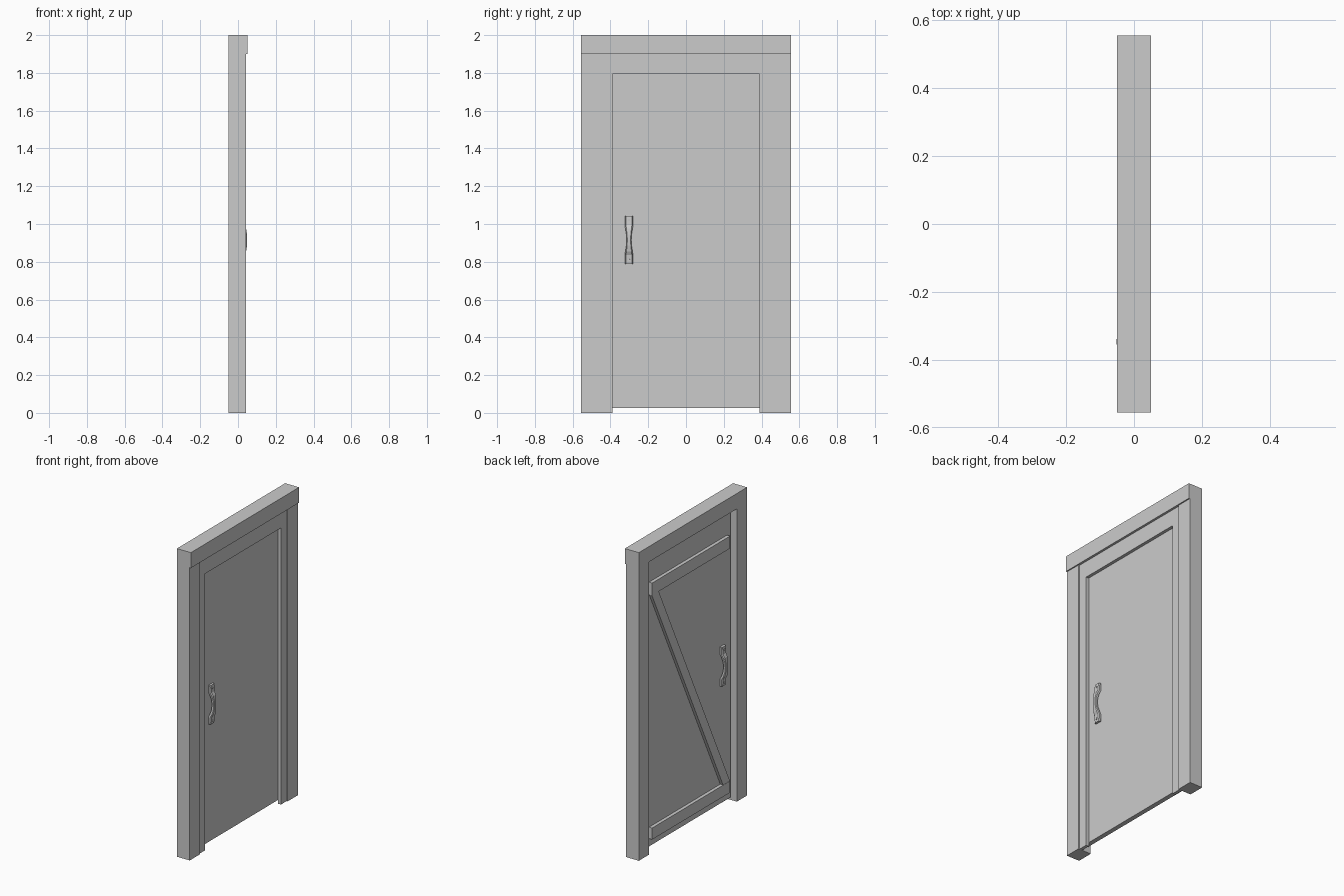
import bpy, bmesh, math
from mathutils import Matrix

if "Cube" in bpy.data.objects:
    bpy.data.objects.remove(bpy.data.objects["Cube"])


def make(name, bm):
    bmesh.ops.recalc_face_normals(bm, faces=bm.faces[:])
    me = bpy.data.meshes.new(name)
    bm.to_mesh(me)
    bm.free()
    ob = bpy.data.objects.new(name, me)
    bpy.context.collection.objects.link(ob)
    return ob


def prism(name, outline, x0, x1):
    """Extrude a (y, z) outline from x0 to x1."""
    bm = bmesh.new()
    face = bm.faces.new([bm.verts.new((x0, y, z)) for y, z in outline])
    ext = bmesh.ops.extrude_face_region(bm, geom=[face])
    for v in ext["geom"]:
        if isinstance(v, bmesh.types.BMVert):
            v.co.x = x1
    return make(name, bm)


def box(name, x0, x1, y0, y1, z0, z1):
    return prism(name, [(y0, z0), (y1, z0), (y1, z1), (y0, z1)], x0, x1)


# Frame: posts and slightly deeper lintel
for side, s in (("left", -1), ("right", 1)):
    a, b = sorted((s * 0.45, s * 0.555))
    box("post_" + side, -0.05, 0.042, a, b, 0, 1.9)
    a, b = sorted((s * 0.39, s * 0.45))
    box("stop_" + side, 0.015, 0.035, a, b, 0, 1.9)
box("lintel", -0.05, 0.05, -0.555, 0.555, 1.9, 2.0)
box("stop_top", 0.015, 0.035, -0.39, 0.39, 1.795, 1.9)

# Door leaf resting against the stops
box("door_leaf", -0.015, 0.015, -0.435, 0.435, 0.025, 1.885)

# Z-shaped bracing on the back of the leaf
box("top_rail", -0.037, -0.015, -0.40, 0.40, 1.66, 1.74)
box("bottom_rail", -0.037, -0.015, -0.40, 0.40, 0.075, 0.15)
prism("diagonal_brace", [(0.40, 1.66), (0.33, 1.66), (-0.40, 0.15), (-0.33, 0.15)],
      -0.035, -0.015)


# Arched pull handle with waisted grip: (height offset, half width, inner, outer)
HALF = [(0.0, 0.012, 0.018, 0.034), (0.03, 0.014, 0.016, 0.033),
        (0.06, 0.019, 0.008, 0.028), (0.08, 0.022, 0.0, 0.018),
        (0.127, 0.022, 0.0, 0.014)]


def handle(name, y, x, sign):
    sections = [(-d, w, i, o) for d, w, i, o in HALF[:0:-1]] + HALF
    bm = bmesh.new()
    rings = []
    for d, w, i, o in sections:
        b = min(w * 0.3, (o - i) * 0.4)
        pts = [(i, -w), (o - b, -w), (o, -w + b), (o, w - b), (o - b, w), (i, w)]
        rings.append([bm.verts.new((x + sign * px, y + py, 0.915 + d)) for px, py in pts])
    for r, q in zip(rings, rings[1:]):
        for k in range(6):
            n = (k + 1) % 6
            bm.faces.new((r[k], r[n], q[n], q[k]))
    bm.faces.new(rings[0])
    bm.faces.new(rings[-1])
    make(name, bm)
    # Screw heads on the end plates
    for tag, d in (("lower", -0.106), ("upper", 0.106)):
        bm = bmesh.new()
        bmesh.ops.create_cone(bm, cap_ends=True, segments=8, radius1=0.007, radius2=0.006,
                              depth=0.008,
                              matrix=Matrix.Translation((x + sign * 0.015, y, 0.915 + d))
                              @ Matrix.Rotation(sign * math.pi / 2, 4, 'Y'))
        make(name + "_screw_" + tag, bm)


handle("front_handle", -0.302, 0.015, 1)
handle("back_handle", -0.347, -0.017, -1)
box("back_handle_pad", -0.017, -0.015, -0.369, -0.325, 0.788, 1.042)
